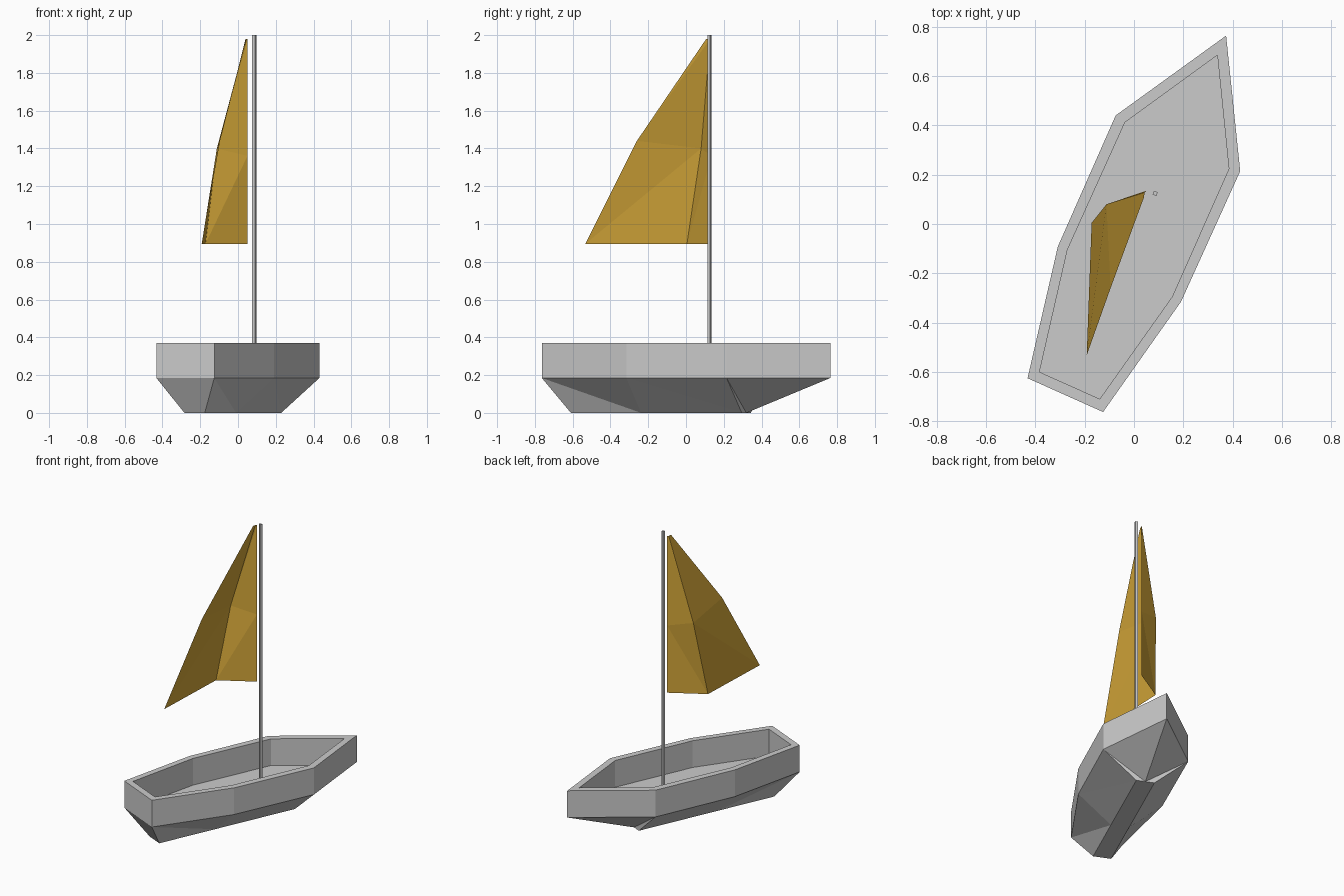
import bpy, bmesh, math

if "Cube" in bpy.data.objects:
    bpy.data.objects.remove(bpy.data.objects["Cube"])


def new_object(name, bm):
    bmesh.ops.recalc_face_normals(bm, faces=bm.faces)
    mesh = bpy.data.meshes.new(name)
    bm.to_mesh(mesh)
    bm.free()
    obj = bpy.data.objects.new(name, mesh)
    bpy.context.collection.objects.link(obj)
    return obj


# Hull: half outlines (side, along) from bow to stern centre, mirrored across the keel line
outer = [(0, .851), (.277, .372), (.274, -.21), (.168, -.748), (0, -.748)]
inner = [(0, .764), (.231, .362), (.233, -.206), (.134, -.705), (0, -.705)]
keel = [(0, .363), (.059, .363), (.059, -.22), (.059, -.628), (0, -.628)]

bm = bmesh.new()
rings = [[bm.verts.new((x, y, z)) for x, y in outline]
         for outline, z in ((keel, 0), (outer, .185), (outer, .37), (inner, .37), (inner, .185))]
for low, high in zip(rings, rings[1:]):
    for i in range(4):
        bm.faces.new((low[i], low[i + 1], high[i + 1]))
        bm.faces.new((low[i], high[i + 1], high[i]))
bm.faces.new(rings[0])      # keel bottom
bm.faces.new(rings[-1])     # inside floor
hull = new_object("hull", bm)
hull.location = (.0265, -.012, 0)
hull.rotation_euler.z = math.radians(-24.1)
mirror = hull.modifiers.new("mirror", 'MIRROR')
mirror.use_axis = (True, False, False)

# Mast: thin square pole
bpy.ops.mesh.primitive_cylinder_add(vertices=4, radius=.0115, depth=1.815,
                                    location=(.086, .124, 1.0925),
                                    rotation=(0, 0, math.radians(21)))
bpy.context.object.name = "mast"

# Sail: folded sheet, columns luff / middle / leech from foot to head
columns = [
    [(.05, .135, .895), (.05, .135, 1.36), (.05, .135, 1.98)],
    [(-.172, .005, .895), (-.112, .08, 1.40), (.043, .128, 1.98)],
    [(-.192, -.533, .895), (-.095, -.26, 1.44), (.04, .107, 1.98)],
]
bm = bmesh.new()
cols = [[bm.verts.new(p) for p in col] for col in columns]
for c, (a, b) in enumerate(zip(cols, cols[1:])):
    for r in range(2):
        bm.faces.new((a[r], b[r], a[r + 1]))
        bm.faces.new((b[r], b[r + 1], a[r + 1]))
sail = new_object("sail", bm)
cloth = bpy.data.materials.new("sail_cloth")
cloth.diffuse_color = (.65, .38, .04, 1)
cloth.use_nodes = True
cloth.node_tree.nodes["Principled BSDF"].inputs["Base Color"].default_value = cloth.diffuse_color
sail.data.materials.append(cloth)
